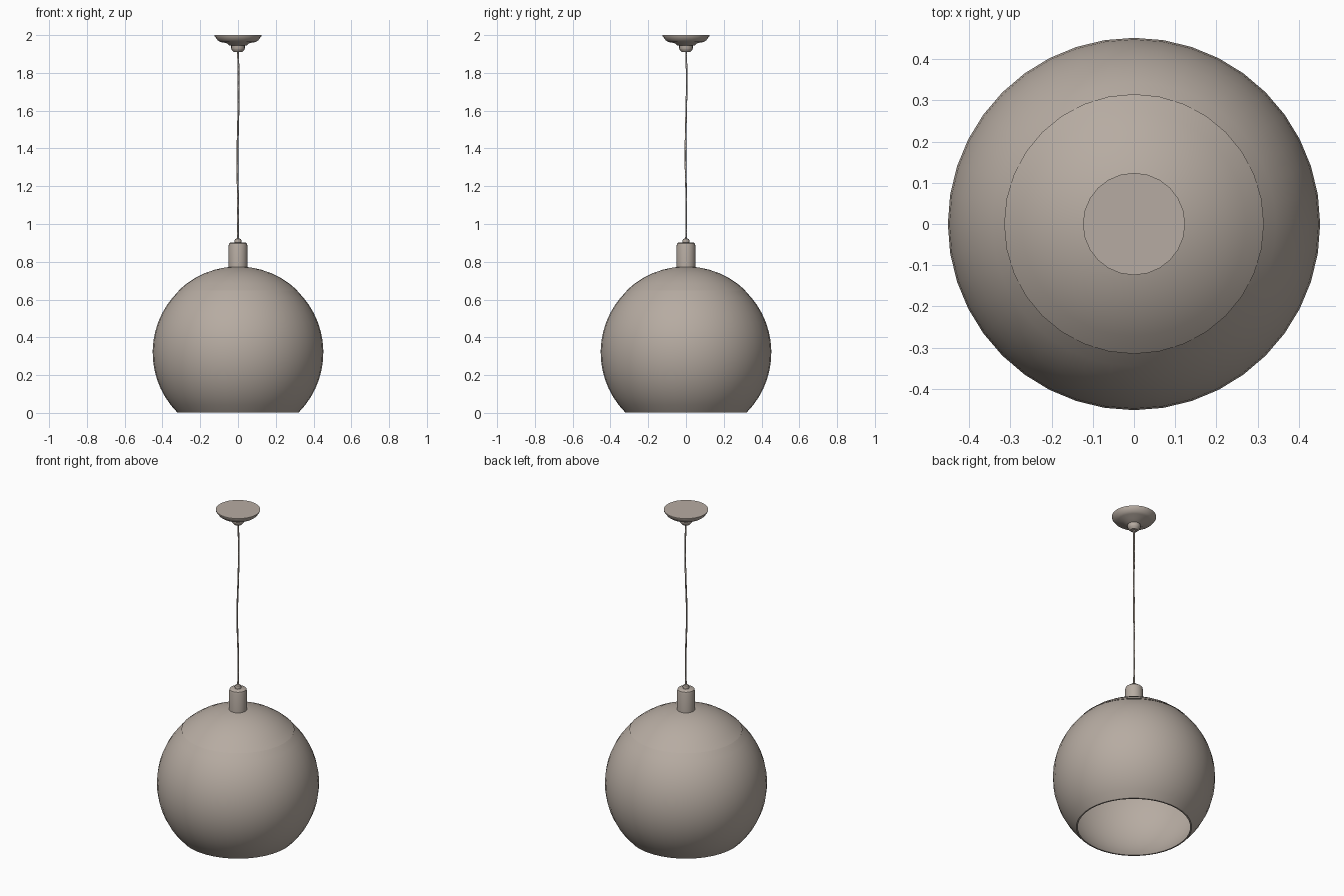
import bpy
import bmesh
import math
from mathutils import Vector

cube = bpy.data.objects.get("Cube")
if cube:
    bpy.data.objects.remove(cube, do_unlink=True)


def make_material(name, color):
    mat = bpy.data.materials.new(name)
    mat.use_nodes = True
    mat.diffuse_color = color
    mat.node_tree.nodes["Principled BSDF"].inputs["Base Color"].default_value = color
    return mat


warm_grey = make_material("warm grey", (0.47, 0.41, 0.36, 1))


def finish(obj, angle):
    obj.data.materials.append(warm_grey)
    bpy.ops.object.select_all(action="DESELECT")
    obj.select_set(True)
    bpy.context.view_layer.objects.active = obj
    bpy.ops.object.shade_smooth_by_angle(angle=math.radians(angle))


def lathe(name, profile, sides, angle=40):
    """Spin a (radius, height) profile, listed from bottom to top, about z."""
    bm = bmesh.new()
    verts = [bm.verts.new((r, 0, z)) for r, z in profile]
    edges = [bm.edges.new(pair) for pair in zip(verts, verts[1:])]
    bmesh.ops.spin(bm, geom=verts + edges, cent=(0, 0, 0), axis=(0, 0, 1),
                   angle=math.tau, steps=sides, use_duplicate=False)
    bmesh.ops.remove_doubles(bm, verts=bm.verts, dist=0.0005)
    bmesh.ops.recalc_face_normals(bm, faces=bm.faces)
    mesh = bpy.data.meshes.new(name)
    bm.to_mesh(mesh)
    bm.free()
    obj = bpy.data.objects.new(name, mesh)
    bpy.context.collection.objects.link(obj)
    finish(obj, angle)
    return obj


def arc(radius, center, z_start, z_end, steps):
    """Points of a sphere's outline between two heights."""
    a = math.asin((z_start - center) / radius)
    b = math.asin((z_end - center) / radius)
    angles = [a + (b - a) * i / steps for i in range(steps + 1)]
    return [(radius * math.cos(t), center + radius * math.sin(t)) for t in angles]


# Globe shade: thin hollow wall, open underneath
outer = arc(0.452, 0.32, 0.003, 0.65, 14)
inner = arc(0.446, 0.32, 0.65, 0.003, 14)
lathe("globe_shade", outer + inner + outer[:1], 40)

# Domed cap closing the top of the globe
lathe("shade_cap", arc(0.455, 0.32, 0.648, 0.7749, 6), 32)

# Socket stem with rounded shoulder
lathe("socket_stem", [(0, 0.765), (0.05, 0.765), (0.05, 0.885), (0.047, 0.897),
                      (0.04, 0.902), (0, 0.902)], 20)

# Cord grip above the stem
lathe("cord_grip", [(0, 0.9), (0.017, 0.9), (0.019, 0.91), (0.015, 0.921), (0, 0.925)], 12)

# Slightly wavy hanging cord
curve = bpy.data.curves.new("cord", "CURVE")
curve.dimensions = "3D"
curve.bevel_depth = 0.005
curve.bevel_resolution = 1
curve.use_fill_caps = True
path = [(0, 0, 0.9), (0, 0.002, 1.1), (-0.003, -0.003, 1.35),
        (0.002, 0.001, 1.6), (0.003, 0.004, 1.75), (0, 0, 1.93)]
spline = curve.splines.new("BEZIER")
spline.bezier_points.add(len(path) - 1)
for point, co in zip(spline.bezier_points, path):
    point.co = Vector(co)
    point.handle_left_type = point.handle_right_type = "AUTO"
cord = bpy.data.objects.new("cord", curve)
bpy.context.collection.objects.link(cord)
bpy.ops.object.select_all(action="DESELECT")
cord.select_set(True)
bpy.context.view_layer.objects.active = cord
bpy.ops.object.convert(target="MESH")
finish(bpy.context.view_layer.objects.active, 60)

# Ceiling canopy with flat top
lathe("ceiling_canopy", [(0, 1.945), (0.045, 1.945), (0.06, 1.957), (0.095, 1.964),
                         (0.108, 1.973), (0.124, 1.995), (0.124, 2), (0, 2)], 24)

# Collar where the cord enters the canopy
lathe("canopy_collar", [(0, 1.91), (0.022, 1.91), (0.033, 1.922), (0.036, 1.93),
                        (0.036, 1.95), (0, 1.95)], 16)
